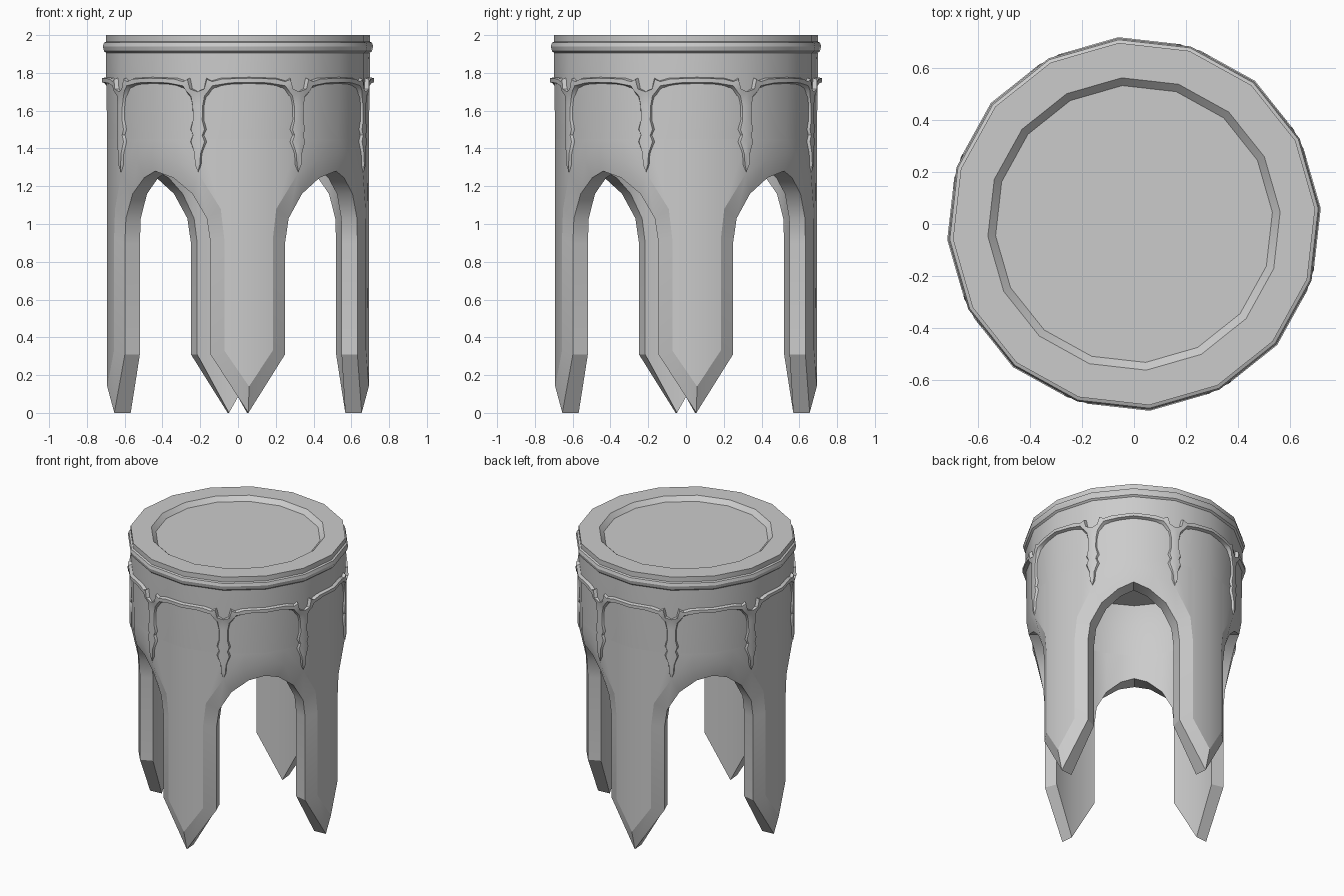
import bpy, bmesh, math

SIDES = 16
STEP = 360 / SIDES
TURN = 4.8          # whole model is turned slightly about z
SEAM = 1.45         # height where the arcade meets the drum

if "Cube" in bpy.data.objects:
    bpy.data.objects.remove(bpy.data.objects["Cube"], do_unlink=True)

stone = bpy.data.materials.new("grey stone")
stone.use_nodes = True
stone.diffuse_color = (0.6, 0.6, 0.6, 1)
bsdf = stone.node_tree.nodes["Principled BSDF"]
bsdf.inputs["Base Color"].default_value = (0.6, 0.6, 0.6, 1)
bsdf.inputs["Roughness"].default_value = 0.8


def facet_radius(angle, radius):
    """Distance to the wall of a 16-sided prism at an angle in degrees."""
    off = math.radians(angle % STEP - STEP / 2)
    return radius * math.cos(math.radians(STEP / 2)) / math.cos(off)


def point(angle, z, radius):
    r = facet_radius(angle, radius)
    a = math.radians(angle + TURN)
    return (r * math.cos(a), r * math.sin(a), z)


def build(name, faces, smooth_angle):
    """Make an object from faces given as lists of (angle, z, radius)."""
    bm = bmesh.new()
    for face in faces:
        bm.faces.new([bm.verts.new(point(*p)) for p in face])
    bmesh.ops.remove_doubles(bm, verts=bm.verts, dist=0.0004)
    bmesh.ops.dissolve_degenerate(bm, edges=bm.edges, dist=0.0002)
    bmesh.ops.recalc_face_normals(bm, faces=bm.faces)
    mesh = bpy.data.meshes.new(name)
    bm.to_mesh(mesh)
    bm.free()
    mesh.materials.append(stone)
    obj = bpy.data.objects.new(name, mesh)
    bpy.context.collection.objects.link(obj)
    bpy.ops.object.select_all(action='DESELECT')
    obj.select_set(True)
    bpy.context.view_layer.objects.active = obj
    bpy.ops.object.shade_smooth_by_angle(angle=math.radians(smooth_angle))
    return obj


def repeat(half, count, start=0):
    """Mirror a half section and repeat it around the axis."""
    out = []
    for k in range(count):
        base = start + k * 360 / count
        for side in (1, -1):
            out += [[(base + side * a, z, r) for a, z, r in f] for f in half]
    return out


def lathe(profile):
    faces = []
    for i in range(SIDES):
        a, b = i * STEP, (i + 1) * STEP
        for (r0, z0), (r1, z1) in zip(profile, profile[1:]):
            quad = [(a, z0, r0), (b, z0, r0), (b, z1, r1), (a, z1, r1)]
            if r0 == 0:
                quad = quad[1:]
            elif r1 == 0:
                quad = quad[:3]
            faces.append(quad)
    return faces


# Drum, collar band, recessed lid and inner ceiling
build("drum", lathe([
    (0.695, SEAM), (0.70, 1.78), (0.70, 1.905), (0.712, 1.915), (0.718, 1.94),
    (0.712, 1.96), (0.70, 1.965), (0.70, 2.0), (0.565, 2.0), (0.535, 1.97),
    (0, 1.97)]), 24)
build("inner_ceiling", lathe([
    (0.57, SEAM), (0.57, 1.67), (0.53, 1.80), (0, 1.80)]), 24)

# Pointed legs and arches: half a leg, from its tip to the crown of the arch
OUTER, INNER = 0.695, 0.57
rim = [(0, 0, 0.657), (17.8, 0.31, 0.657), (17.8, 0.90, 0.657),
       (19.5, 1.03, 0.657), (26.5, 1.16, 0.66), (36.2, 1.245, 0.67),
       (45, 1.28, 0.68)]
panel = [(0, 0.14, OUTER), (10.9, 0.33, OUTER), (10.9, 0.92, OUTER),
         (12.5, 1.08, OUTER), (22.5, 1.27, OUTER), (33.75, 1.34, OUTER),
         (45, 1.37, OUTER)]
inside = [(a, z, INNER) for a, z, r in rim]


def sheet(edge):
    """Fill between a contour, the leg centre line and the drum seam."""
    r = edge[0][2]
    mid = [(0, z, r) for a, z, _ in edge]
    top = [(a, SEAM, r) for a, z, _ in edge]
    faces = [[mid[0], edge[1], mid[1]],
             [mid[1], edge[1], edge[2], mid[2]],
             [mid[2], edge[2], top[2], (0, SEAM, r)]]
    for i in range(2, len(edge) - 1):
        faces.append([edge[i], edge[i + 1], top[i + 1], top[i]])
    return faces


def bridge(one, two):
    return [[one[i], one[i + 1], two[i + 1], two[i]]
            for i in range(len(one) - 1)]


half_leg = sheet(panel) + sheet(inside) + bridge(rim, panel) + bridge(rim, inside)
build("legs_and_arches", repeat(half_leg, 4), 24)

# Hanging tracery: rows of lower and upper edge (sideways, height), from the
# pendant tip up to the middle of the moulding
rows = [((0, 1.27), (0, 1.30)), ((0.018, 1.31), (0, 1.33)),
        ((0.022, 1.37), (0, 1.38)), ((0.05, 1.435), (0, 1.44)),
        ((0.034, 1.47), (0, 1.47)), ((0.05, 1.50), (0, 1.50)),
        ((0.034, 1.55), (0, 1.55)), ((0.036, 1.62), (0, 1.63)),
        ((0.05, 1.67), (0, 1.70)), ((0.075, 1.705), (0.03, 1.717)),
        ((0.095, 1.717), (0.043, 1.778)), ((0.13, 1.73), (0.07, 1.76)),
        ((0.19, 1.738), (0.12, 1.775)), ((0.275, 1.74), (0.275, 1.78))]


def section(low, high):
    """Base and raised corners of one cross-section of the tracery."""
    to_angle = STEP / 0.275
    lift = 0.709 if high[0] == 0 else 0.722
    if low[0] == 0:
        lift = 0.70

    def at(t, r):
        x = low[0] + (high[0] - low[0]) * t
        z = low[1] + (high[1] - low[1]) * t
        return (x * to_angle, z, r)
    far = 1.0 if high[0] == 0 else 0.8
    return [at(0, 0.688), at(0.25, lift), at(far, lift), at(1, 0.688)]


half_tracery = []
for (l0, h0), (l1, h1) in zip(rows, rows[1:]):
    s, t = section(l0, h0), section(l1, h1)
    for c in range(4):
        d = (c + 1) % 4
        if c == 2 and h0[0] == h1[0] == 0:
            continue        # the mirrored half closes the pendant here
        half_tracery.append([s[c], s[d], t[d], t[c]])
build("hanging_tracery", repeat(half_tracery, 8, STEP), 40)
